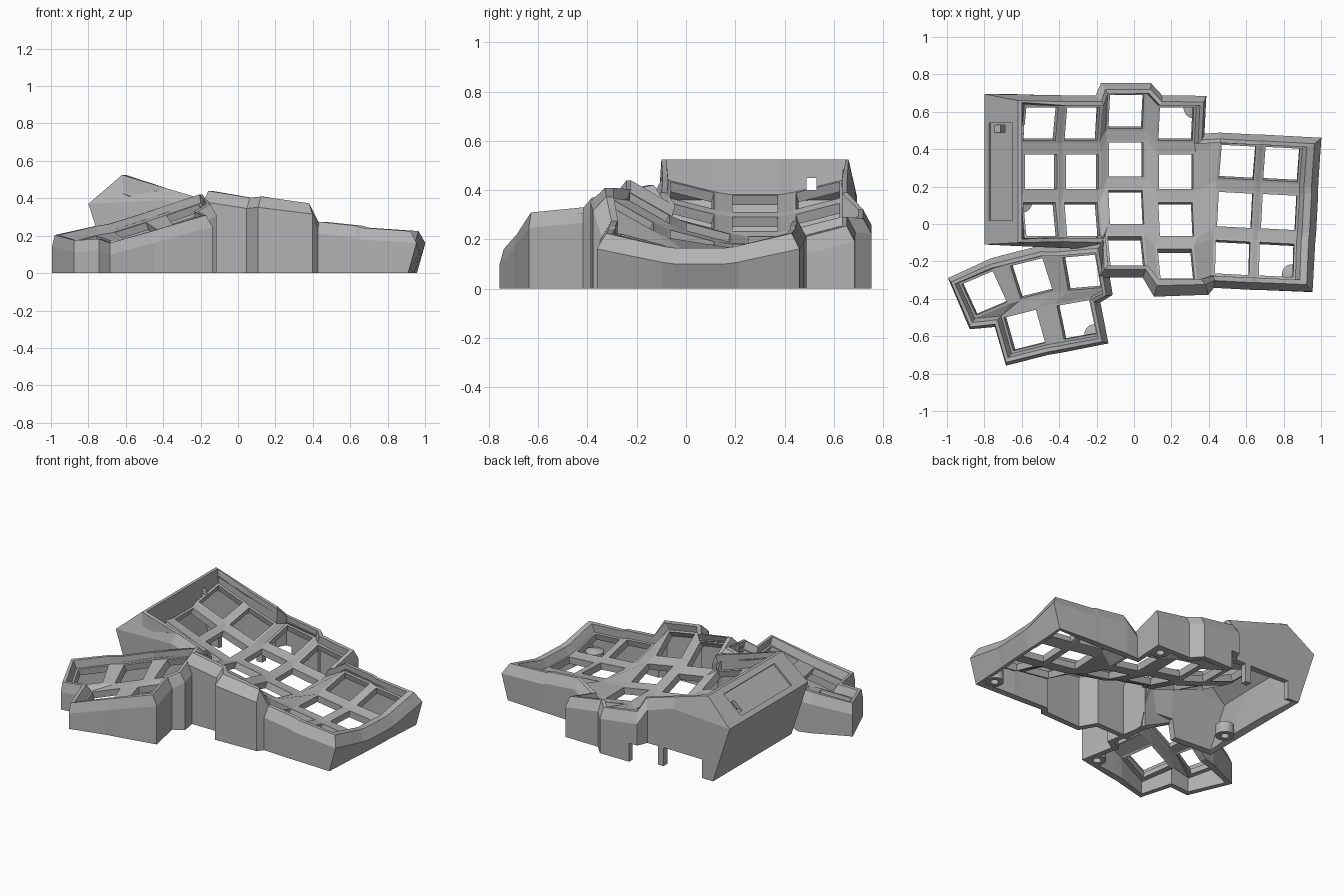
import bpy, bmesh, math
from mathutils import Matrix, Vector

if "Cube" in bpy.data.objects:
    bpy.data.objects.remove(bpy.data.objects["Cube"])

grey = bpy.data.materials.new("matte grey")
grey.diffuse_color = (0.45, 0.45, 0.45, 1)
grey.use_nodes = True
grey.node_tree.nodes["Principled BSDF"].inputs["Base Color"].default_value = grey.diffuse_color
HALF, HOLE = 0.105, 0.092
SIGNS = [(-1, -1), (1, -1), (1, 1), (-1, 1)]
rad = math.radians


def add_mesh(name, bm):
    me = bpy.data.meshes.new(name)
    bm.to_mesh(me)
    bm.free()
    me.materials.append(grey)
    ob = bpy.data.objects.new(name, me)
    bpy.context.collection.objects.link(ob)
    return ob


class Shell:
    """Key plate with square holes, raised lip and skirt, as one sheet."""
    def __init__(self):
        self.bm = bmesh.new()
        self.out, self.rot, self.tag = {}, {}, {}

    def key(self, name, centre, yaw, roll, pitch):
        m = (Matrix.Rotation(rad(yaw), 3, 'Z') @ Matrix.Rotation(rad(roll), 3, 'Y')
             @ Matrix.Rotation(rad(pitch), 3, 'X'))
        ring = [[self.bm.verts.new(Vector(centre) + m @ Vector((sx * h, sy * h, 0)))
                 for sx, sy in SIGNS] for h in (HALF, HOLE)]
        for i in range(4):
            j = (i + 1) % 4
            self.bm.faces.new((ring[0][i], ring[0][j], ring[1][j], ring[1][i]))
            self.tag[ring[0][i]] = (name, i)
        self.out[name], self.rot[name] = ring[0], m

    def web(self, *corners):
        self.bm.faces.new([self.out[k][i] for k, i in corners])

    def outline(self):
        """Outer boundary vertices in clockwise order."""
        link = {}
        for e in self.bm.edges:
            if len(e.link_faces) == 1 and all(v in self.tag for v in e.verts):
                a, b = e.verts
                link.setdefault(a, []).append(b)
                link.setdefault(b, []).append(a)
        start = min(link, key=lambda v: v.co.x)
        loop, prev, cur = [start], None, start
        while True:
            nxt = link[cur][0] if link[cur][0] != prev else link[cur][1]
            if nxt == start:
                break
            loop.append(nxt)
            prev, cur = cur, nxt
        area = sum(a.co.x * b.co.y - b.co.x * a.co.y for a, b in zip(loop, loop[1:] + loop[:1]))
        return loop if area < 0 else loop[::-1]

    def skirt(self, width, adjust):
        loop, cols = self.outline(), []
        for n, v in enumerate(loop):
            e = [v.co - loop[n - 1].co, loop[(n + 1) % len(loop)].co - v.co]
            n1, n2 = [Vector((-t.y, t.x, 0)).normalized() for t in e]
            d = (n1 + n2) / max(1 + n1.dot(n2), 0.1)
            if d.length > 1.35:
                d = d.normalized() * 1.35
            k, i = self.tag[v]
            d = width(k, i, d)
            up = self.rot[k] @ Vector((0, 0, 0.05))
            pts = [v.co + d * 0.2 + up, v.co + d * 0.6 + up, v.co + d - Vector((0, 0, 0.015))]
            pts.append(Vector((pts[2].x, pts[2].y, 0)))
            adjust(k, i, pts)
            cols.append([v] + [self.bm.verts.new(q) for q in pts])
        for a, b in zip(cols, cols[1:] + cols[:1]):
            for r in range(4):
                self.bm.faces.new((a[r], b[r], b[r + 1], a[r + 1]))

    def finish(self, name):
        bmesh.ops.recalc_face_normals(self.bm, faces=self.bm.faces[:])
        self.bm.faces.ensure_lookup_table()
        if self.bm.faces[0].normal.z < 0:
            bmesh.ops.reverse_faces(self.bm, faces=self.bm.faces[:])
        ob = add_mesh(name, self.bm)
        s = ob.modifiers.new("thickness", 'SOLIDIFY')
        s.thickness, s.offset = 0.042, -1
        return ob


def cut_box(target, name, centre, size, tilt=0):
    bm = bmesh.new()
    bmesh.ops.create_cube(bm, size=1, matrix=Matrix.Translation(centre)
                          @ Matrix.Rotation(rad(tilt), 4, 'Y') @ Matrix.Diagonal((*size, 1)))
    ob = add_mesh(name, bm)
    ob.hide_render = True
    b = target.modifiers.new(name, 'BOOLEAN')
    b.operation, b.object, b.solver = 'DIFFERENCE', ob, 'EXACT'
    b.use_self = True


# main key well: x, y and z of the level key, roll, yaw; columns left to right
main = Shell()
COLUMNS = [(-0.498, 0.28, 0.345, 21, 0), (-0.277, 0.28, 0.262, 18, 0),
           (-0.042, 0.345, 0.195, 10, 0), (0.225, 0.28, 0.165, 10, 0),
           (0.54, 0.075, 0.155, 6, -3), (0.775, 0.064, 0.125, 5, -3)]
R = 0.985
for c, (x, y, z, roll, yaw) in enumerate(COLUMNS, 1):
    mid = 2 if c > 4 else 1
    for r in range(mid - 1, 3 if c < 3 else 4):
        a = rad(15 * (mid - r))
        dy = R * math.sin(a)
        main.key((c, r), (x - dy * math.sin(rad(yaw)), y + dy, z + R * (1 - math.cos(a))),
                 yaw, roll, math.degrees(a))
# webs between neighbouring keys
for c, r in list(main.out):
    e, s, d = (c + 1, r), (c, r + 1), (c + 1, r + 1)
    if s in main.out:
        main.web(((c, r), 0), ((c, r), 1), (s, 2), (s, 3))
    if e in main.out:
        main.web(((c, r), 1), ((c, r), 2), (e, 3), (e, 0))
    if e in main.out and s in main.out and d in main.out:
        main.web(((c, r), 1), (e, 0), (d, 3), (s, 2))
main.web(((2, 2), 1), ((3, 2), 0), ((3, 3), 3))
main.web(((4, 0), 1), ((5, 1), 3), ((4, 1), 2))


def main_width(k, i, d):
    if (k, i) in (((3, 3), 3), ((2, 2), 1)):     # notch beside the thumb part
        return Vector((-0.035, -0.06, 0))
    if (k, i) == ((4, 3), 1):                    # front step to the outer columns
        return Vector((0.06, -0.075, 0))
    wide = 0.10 if k[0] == 6 and i in (1, 2) else 0.055
    deep = 0.052
    if k[1] == 3:
        deep = {3: 0.048, 4: 0.085}.get(k[0], 0.065)
    return Vector((d.x * wide, d.y * deep, 0))


def main_adjust(k, i, p):
    if k[0] == 1 and i in (0, 3):                # tall slanted housing on the left
        ys = [p[2].y] * 4
        if (k[1], i) == (0, 3):
            ys = (0.65, 0.66, 0.695, 0.695)
        elif (k[1], i) == (2, 0):
            ys = (-0.08, -0.10, -0.11, -0.11)
        for q, (x, z) in enumerate(((-0.60, 0.525), (-0.62, 0.525), (-0.80, 0.37), (-0.68, 0))):
            p[q] = Vector((x, ys[q], z))
    elif k[0] < 3:                               # rim sloping down from the housing
        for q in (0, 1):
            p[q].z = max(p[q].z, 0.525 - 0.30 * (p[q].x + 0.62))
        p[2].z = max(p[2].z, p[1].z - 0.06)
    if k[0] == 6 and i in (1, 2):                # undercut right wall
        p[3].x -= 0.045
    if k == (2, 2) and i < 2:                    # opening towards the thumb part
        p[3].z = 0.12


main.skirt(main_width, main_adjust)
body = main.finish("main_shell")

# cable openings, side panel recess and small slot
cut_box(body, "cable_cutter_a", (-0.46, 0.68, 0.04), (0.28, 0.2, 0.16))
cut_box(body, "cable_cutter_b", (-0.20, 0.68, 0.04), (0.16, 0.15, 0.16))
cut_box(body, "panel_cutter", (-0.712, 0.28, 0.446), (0.165, 0.52, 0.024), 180 - 40.7)
cut_box(body, "slot_cutter", (-0.72, 0.51, 0.425), (0.30, 0.04, 0.05))

# thumb part
thumb = Shell()
thumb.key(1, (-0.80, -0.37, 0.165), 23, -13, 8)
thumb.key(2, (-0.548, -0.29, 0.225), 14, -17, 12)
thumb.key(3, (-0.28, -0.26, 0.315), 5, -19, 15)
thumb.key(4, (-0.585, -0.568, 0.155), 14, -17, 6)
thumb.key(5, (-0.307, -0.512, 0.24), 10, -18, 6)
for a, b in ((1, 2), (2, 3), (4, 5)):
    thumb.web((a, 1), (a, 2), (b, 3), (b, 0))
for a, b in ((2, 4), (3, 5)):
    thumb.web((a, 0), (a, 1), (b, 2), (b, 3))
thumb.web((2, 1), (3, 0), (5, 3), (4, 2))
thumb.web((4, 3), (2, 0), (1, 1))
thumb.web((4, 3), (1, 1), (1, 0))


def thumb_adjust(k, i, p):
    if (k, i) in ((2, 2), (3, 3)):               # opening towards the main part
        p[3].z = 0.12


thumb.skirt(lambda k, i, d: Vector((d.x * 0.045, d.y * 0.055, 0)), thumb_adjust)
thumb.finish("thumb_shell")

# screw posts standing on the floor inside the walls
for n, (x, y) in enumerate(((0.32, 0.62), (-0.60, 0.115), (0.845, -0.27), (-0.21, -0.59))):
    bm = bmesh.new()
    prof = [(0.025, 0), (0.055, 0), (0.055, 0.07), (0.001, 0.085), (0.001, 0.05), (0.025, 0.05)]
    vs = [bm.verts.new((r, 0, z)) for r, z in prof]
    edges = [bm.edges.new((vs[i], vs[(i + 1) % 6])) for i in range(6)]
    bmesh.ops.spin(bm, geom=vs + edges, axis=(0, 0, 1), cent=(0, 0, 0),
                   angle=2 * math.pi, steps=24, use_duplicate=False)
    bmesh.ops.remove_doubles(bm, verts=bm.verts[:], dist=1e-5)
    bmesh.ops.recalc_face_normals(bm, faces=bm.faces[:])
    add_mesh(f"screw_post_{n + 1}", bm).location = (x, y, 0)
